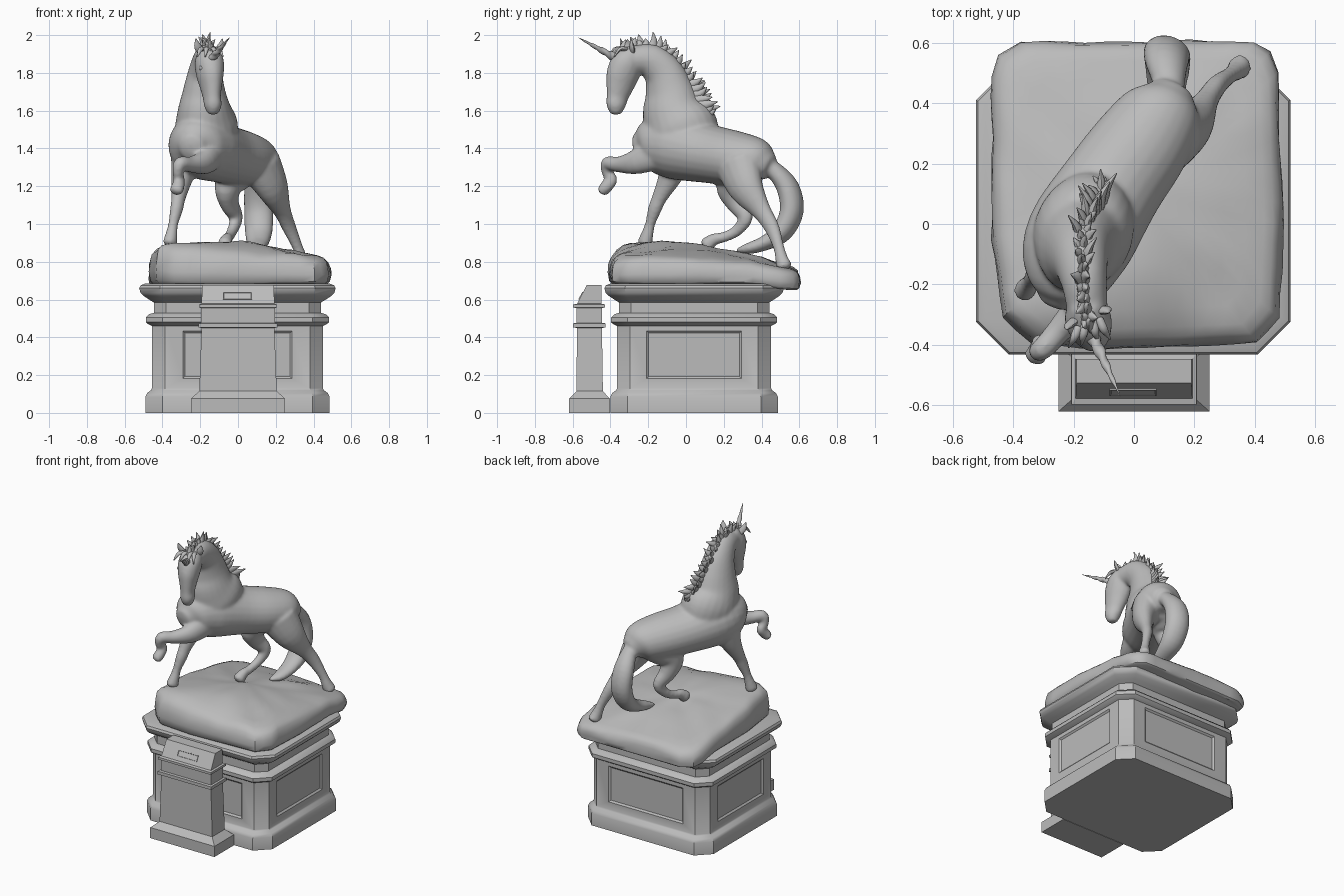
import bpy, bmesh, math, random
from mathutils import Vector, Matrix, noise

if "Cube" in bpy.data.objects:
    bpy.data.objects.remove(bpy.data.objects["Cube"])

random.seed(4)
stone = bpy.data.materials.new("grey stone")
stone.diffuse_color = (0.5, 0.5, 0.5, 1)
stone.use_nodes = True
stone.node_tree.nodes["Principled BSDF"].inputs["Base Color"].default_value = stone.diffuse_color


def finish(bm, name, angle=35):
    bmesh.ops.recalc_face_normals(bm, faces=bm.faces[:])
    me = bpy.data.meshes.new(name)
    bm.to_mesh(me)
    bm.free()
    ob = bpy.data.objects.new(name, me)
    bpy.context.collection.objects.link(ob)
    me.materials.append(stone)
    if angle:
        bpy.ops.object.select_all(action='DESELECT')
        ob.select_set(True)
        bpy.context.view_layer.objects.active = ob
        bpy.ops.object.shade_smooth_by_angle(angle=math.radians(angle))
    return ob


def loft(bm, rings):
    """Skin a list of closed rings and cap both ends."""
    vs = [[bm.verts.new(p) for p in r] for r in rings]
    n = len(vs[0])
    for a, b in zip(vs, vs[1:]):
        for i in range(n):
            bm.faces.new((a[i], a[(i + 1) % n], b[(i + 1) % n], b[i]))
    bm.faces.new(vs[0][::-1])
    bm.faces.new(vs[-1])


def catmull(p, k):
    out = []
    for i in range(len(p) - 1):
        a, b, c, d = p[max(i - 1, 0)], p[i], p[i + 1], p[min(i + 2, len(p) - 1)]
        for j in range(k):
            t = j / k
            out.append([0.5 * (2 * q + (r - o) * t + (2 * o - 5 * q + 4 * r - s) * t * t
                        + (3 * q - o - 3 * r + s) * t ** 3) for o, q, r, s in zip(a, b, c, d)])
    return out + [list(p[-1])]


def tube(bm, pts, side, n=16, k=4):
    """Smooth tube through (x, y, z, side radius, depth radius) points."""
    pts = catmull([p if len(p) == 5 else (*p, p[3]) for p in pts], k)
    cs = [Vector(p[:3]) for p in pts]
    rings = []
    for i, p in enumerate(pts):
        t = (cs[min(i + 1, len(cs) - 1)] - cs[max(i - 1, 0)]).normalized()
        s = Vector(side)
        s = (s - t * s.dot(t)).normalized()
        o = t.cross(s)

        def ring(f, shift):
            return [cs[i] + t * shift + f * (s * p[3] * math.cos(2 * math.pi * j / n)
                    + o * p[4] * math.sin(2 * math.pi * j / n)) for j in range(n)]
        m = min(p[3], p[4])
        if i == 0:
            rings += [ring(0.3, -0.5 * m), ring(0.75, -0.35 * m)]
        rings.append(ring(1, 0))
        if i == len(pts) - 1:
            rings += [ring(0.75, 0.35 * m), ring(0.3, 0.5 * m)]
    loft(bm, rings)


def inset(bm, faces, steps, squeeze=1, lift=0):
    """Inset faces step by step; the first inset may be narrowed and lifted."""
    for f in faces:
        for i, (thick, depth) in enumerate(steps):
            bmesh.ops.inset_region(bm, faces=[f], thickness=thick, depth=depth)
            if i == 0:
                c = f.calc_center_median()
                for v in f.verts:
                    v.co = (c.x + (v.co.x - c.x) * squeeze, c.y + (v.co.y - c.y) * squeeze, v.co.z + lift)


# Pedestal: moulded block with chamfered corners and sunken side panels
bm = bmesh.new()
rings = []
for z, d in [(0, 0), (.085, 0), (.105, -.01), (.12, -.03), (.13, -.035), (.46, -.035), (.47, -.015),
             (.48, -.003), (.505, -.003), (.522, -.02), (.53, -.045), (.585, -.045), (.6, -.02),
             (.62, .01), (.635, .025), (.66, .032), (.675, .025), (.685, 0)]:
    hx, hy, c = .488 + d, .443 + d, .09 + .586 * d
    rings.append([(x - .003, y + .043, z) for x, y in [
        (hx, c - hy), (hx, hy - c), (hx - c, hy), (c - hx, hy),
        (-hx, hy - c), (-hx, c - hy), (c - hx, -hy), (hx - c, -hy)]])
loft(bm, rings)
bmesh.ops.recalc_face_normals(bm, faces=bm.faces[:])
inset(bm, [f for f in bm.faces if f.calc_area() > .15 and abs(f.normal.z) < .1],
      [(.055, 0), (.016, -.01)], .84, .012)
finish(bm, "pedestal", 40)

# Small plaque stand in front
bm = bmesh.new()
loft(bm, [[(-h, a, z), (h, a, z), (h, b, z), (-h, b, z)] for z, h, a, b in [
    (0, .25, -.62, -.403), (.075, .25, -.62, -.403), (.115, .205, -.58, -.44), (.45, .193, -.577, -.445),
    (.452, .208, -.597, -.425), (.474, .208, -.597, -.425), (.477, .195, -.58, -.445),
    (.555, .195, -.58, -.445), (.558, .206, -.597, -.43), (.574, .206, -.597, -.43),
    (.578, .193, -.577, -.447), (.677, .19, -.525, -.447)]])
bmesh.ops.recalc_face_normals(bm, faces=bm.faces[:])
finish(bm, "plaque_stand", 20)
bm = bmesh.new()
bmesh.ops.create_cube(bm, size=1, matrix=Matrix.Translation((-.003, -.5545, .62))
                      @ Matrix.Rotation(math.radians(-28), 4, 'X') @ Matrix.Diagonal((.155, .0095, .045, 1)))
bm.faces.ensure_lookup_table()
inset(bm, [min(bm.faces, key=lambda f: f.normal.y)], [(.006, 0), (.002, -.003)])
finish(bm, "plaque", 20)

# Rock: uneven slab over the pedestal top, sloping down at the back
XS = [-.48, -.2, 0, .2, .48]
ROWS = [(-.4, [.86, .85, .84, .83, .80]), (-.3, [.90, .90, .88, .86, .82]), (-.1, [.87, .90, .92, .88, .82]),
        (.12, [.84, .87, .88, .86, .81]), (.35, [.80, .83, .84, .83, .79]), (.6, [.75, .77, .77, .76, .75])]


def lerp(keys, vals, t):
    for a, b, u, v in zip(keys, keys[1:], vals, vals[1:]):
        if t <= b:
            return u + (v - u) * max(0, (t - a) / (b - a))
    return vals[-1]


def height(x, y):
    return lerp([r[0] for r in ROWS], [lerp(XS, r[1], x) for r in ROWS], y)


corners = [(.4, .605), (-.375, .605), (-.45, .56), (-.472, .49), (-.47, -.05), (-.435, -.31),
           (-.34, -.395), (-.1, -.415), (.41, -.395), (.48, -.31), (.495, 0), (.477, .5), (.45, .57)]
outline = []
for (x, y), (u, v) in zip(corners, corners[1:] + corners[:1]):
    k = max(1, round(math.hypot(u - x, v - y) / .07))
    outline += [(x + (u - x) * i / k, y + (v - y) * i / k) for i in range(k)]
rings = []
for s, f in [(.96, 0), (.985, .08), (1, .35), (.99, .62), (.97, .84), (.93, .95), (.87, 1),
             (.75, 1), (.6, 1), (.45, 1), (.3, 1), (.15, 1), (.03, 1)]:
    ring = []
    for x, y in outline:
        px, py = x * s, .1 + (y - .1) * s
        low = .685 - .035 * max(0, min(1, (y - .35) / .2))
        wobble = noise.noise(Vector((px * 7, py * 7, 3)))
        top = height(px, py) + .014 * wobble
        push = 1 + .02 * f * (1 - f) * 4 * noise.noise(Vector((px * 9, py * 9, f * 3)))
        ring.append((px * push, py * push, low + (top - low) * f))
    rings.append(ring)
bm = bmesh.new()
loft(bm, rings)
finish(bm, "rock", 40)

# Horse: lofted body, neck, head, legs and tail fused into one skin
BODY, HEAD = (.84, -.54, 0), (.93, .37, 0)
bm = bmesh.new()
tube(bm, [(-.24, -.235, 1.41, .085, .09), (-.225, -.18, 1.42, .145, .145), (-.18, -.05, 1.41, .182, .175),
          (-.07, .13, 1.37, .17, .155), (.03, .27, 1.345, .16, .145), (.095, .37, 1.33, .135, .125),
          (.12, .42, 1.31, .09, .085)], BODY, 24)
tube(bm, [(-.155, .0, 1.42, .15, .19), (-.168, -.03, 1.51, .165, .2), (-.178, -.068, 1.6, .142, .168),
          (-.18, -.085, 1.7, .112, .135), (-.175, -.12, 1.8, .09, .108), (-.165, -.19, 1.865, .076, .09),
          (-.155, -.27, 1.875, .068, .07)], (.95, -.3, 0), 24)
tube(bm, [(-.1, .09, 1.44, .08, .1), (-.12, .05, 1.52, .075, .1),
          (-.14, 0, 1.6, .06, .085)], (.95, -.3, 0))  # withers
tube(bm, [(-.155, -.27, 1.92, .055, .045), (-.152, -.31, 1.86, .077, .084), (-.148, -.335, 1.79, .071, .09),
          (-.143, -.35, 1.73, .057, .077), (-.138, -.364, 1.67, .046, .06), (-.133, -.37, 1.63, .047, .054),
          (-.132, -.37, 1.596, .036, .038)], HEAD)
tube(bm, [(-.27, -.04, 1.38, .08, .11), (-.295, -.085, 1.25, .056, .067), (-.315, -.14, 1.14, .037, .042),
          (-.325, -.165, 1.08, .034, .038), (-.343, -.19, 1.0, .026, .028), (-.352, -.205, .945, .032, .034),
          (-.36, -.218, .9, .038, .042)], BODY)  # planted foreleg
tube(bm, [(-.13, -.13, 1.39, .07, .1), (-.175, -.26, 1.33, .055, .068), (-.25, -.355, 1.315, .042, .043),
          (-.305, -.415, 1.32, .037, .037), (-.318, -.415, 1.27, .029, .031), (-.31, -.392, 1.235, .029, .031),
          (-.317, -.42, 1.2, .035, .035), (-.328, -.44, 1.175, .038, .032)], BODY)  # raised foreleg
tube(bm, [(.12, .28, 1.31, .1, .13), (.185, .32, 1.19, .075, .1), (.235, .4, 1.07, .042, .055),
          (.272, .455, .98, .034, .043), (.315, .49, .88, .027, .031), (.335, .505, .82, .032, .035),
          (.35, .52, .775, .04, .044)], BODY)  # stretched hind leg
tube(bm, [(.01, .3, 1.31, .1, .13), (-.05, .24, 1.2, .07, .09), (-.045, .27, 1.11, .047, .06),
          (-.01, .315, 1.035, .035, .042), (-.03, .27, .965, .028, .031), (-.05, .2, .93, .028, .028),
          (-.06, .15, .92, .032, .032), (-.07, .11, .89, .04, .042)], BODY)  # bent hind leg
tube(bm, [(.12, .39, 1.32, .04, .05), (.115, .47, 1.28, .055, .048), (.107, .54, 1.19, .075, .06),
          (.11, .56, 1.07, .08, .062), (.11, .51, .96, .075, .055), (.105, .42, .9, .06, .04),
          (.09, .33, .87, .045, .03), (.06, .27, .86, .015, .012)], (.95, -.3, 0))  # tail
horse = finish(bm, "horse", 0)
mod = horse.modifiers.new("fuse", 'REMESH')
mod.mode, mod.voxel_size, mod.use_smooth_shade = 'VOXEL', .009, True
mod = horse.modifiers.new("soften", 'SMOOTH')
mod.factor, mod.iterations = .5, 12

# Mane: staggered curved locks along the crest
crest = catmull([(-.1, .1, 1.58), (-.135, .04, 1.68), (-.165, -.03, 1.79), (-.172, -.12, 1.885),
                 (-.165, -.22, 1.93), (-.152, -.33, 1.92)], 4)
bm = bmesh.new()
for i, c in enumerate(crest):
    c = Vector(c)
    t = (Vector(crest[min(i + 1, len(crest) - 1)]) - Vector(crest[max(i - 1, 0)])).normalized()
    out = Vector((1, 0, 0)).cross(t).normalized()
    out = out if out.z > 0 else -out
    for sgn in (-1, 1):
        size = random.uniform(.055, .095) * (.75 if i > 15 else 1)
        d = Vector((sgn * .25 + random.uniform(-.25, .25), 0, 0))
        p = [c + Vector((sgn * .012, 0, 0)) - out * .035 + t * sgn * .012, c + (out * .8 + d - t * .25) * size * .5,
             c + (out + d * 1.3 - t * random.uniform(-.1, .4)) * size]
        tube(bm, [(*q, a, b) for q, a, b in zip(p, (.018, .015, .002), (.036, .022, .002))], (1, 0, 0), 8, 3)
finish(bm, "mane", 50)

# Ears, eyes and forelock
for sgn, label in ((-1, "left"), (1, "right")):
    s = Vector(HEAD) * sgn
    b = Vector((-.153, -.3, 1.91)) + s * .045
    bm = bmesh.new()
    tube(bm, [(*b, .018, .012), (*(b + s * .02 + Vector((0, -.01, .03))), .02, .012),
              (*(b + s * .03 + Vector((0, -.02, .07))), .003, .003)], HEAD, 10)
    finish(bm, label + "_ear", 50)
    bm = bmesh.new()
    bmesh.ops.create_uvsphere(bm, u_segments=12, v_segments=8, radius=.014,
                              matrix=Matrix.Translation(Vector((-.147, -.36, 1.825)) + s * .05))
    finish(bm, label + "_eye", 60)
bm = bmesh.new()
for u in (-.035, -.012, .018, .04):
    b = Vector((-.152, -.33, 1.925)) + Vector(HEAD) * u
    tube(bm, [(*b, .014, .012), (*(b + Vector((u * .4, -.035, 0))), .013, .01),
              (*(b + Vector((u * .9, -.065, -.04))), .003, .003)], HEAD, 8)
finish(bm, "forelock", 50)

# Horn: tapering twisted spike
base, tip = Vector((-.135, -.375, 1.88)), Vector((-.045, -.57, 1.987))
axis = (tip - base).normalized()
s = axis.cross(Vector((0, 0, 1))).normalized()
o = axis.cross(s)
bm = bmesh.new()
rings = []
for i in range(25):
    t = i / 24
    ring = []
    for j in range(12):
        a = 2 * math.pi * j / 12
        r = (.022 * (1 - t) + .001) * (1 + .16 * math.cos(2 * a - t * 26))
        ring.append(base.lerp(tip, t) + s * r * math.cos(a) + o * r * math.sin(a))
    rings.append(ring)
loft(bm, rings)
finish(bm, "horn", 50)
